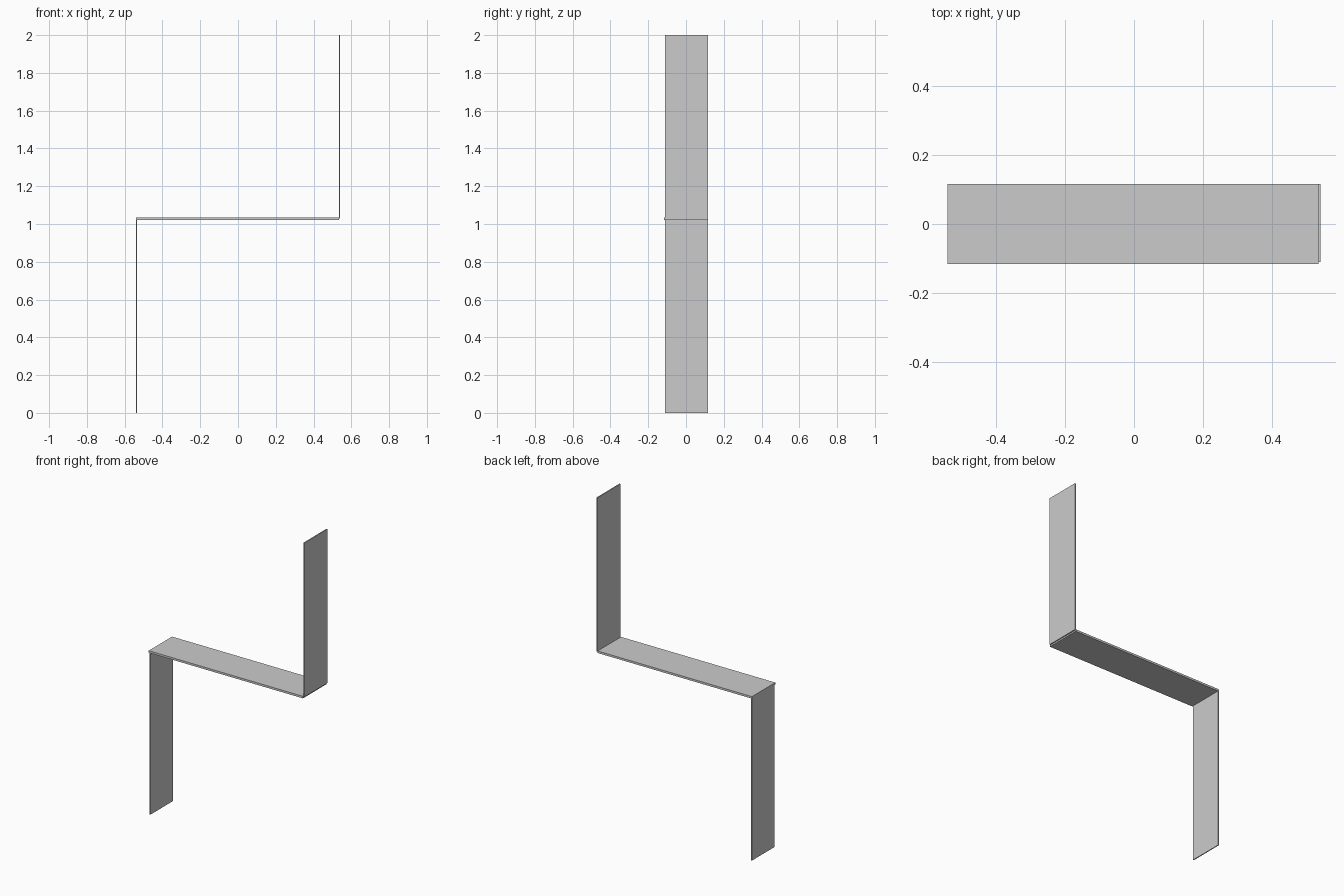
import bpy

if "Cube" in bpy.data.objects:
    bpy.data.objects.remove(bpy.data.objects["Cube"])


def box(name, x, y, z):
    """Box from (min, max) ranges on each axis."""
    bpy.ops.mesh.primitive_cube_add(size=1, location=[sum(r) / 2 for r in (x, y, z)])
    ob = bpy.context.object
    ob.name = name
    ob.scale = [r[1] - r[0] for r in (x, y, z)]
    bpy.ops.object.transform_apply(location=False, rotation=False, scale=True)
    return ob


# horizontal shelf, slightly deeper than the panels at the front
box("shelf_board", (-0.541, 0.534), (-0.116, 0.116), (1.021, 1.034))
# thin upright panels, one below the left end and one above the right end
box("lower_panel", (-0.540, -0.534), (-0.110, 0.116), (0.0, 1.021))
box("upper_panel", (0.534, 0.541), (-0.110, 0.116), (1.030, 2.0))
